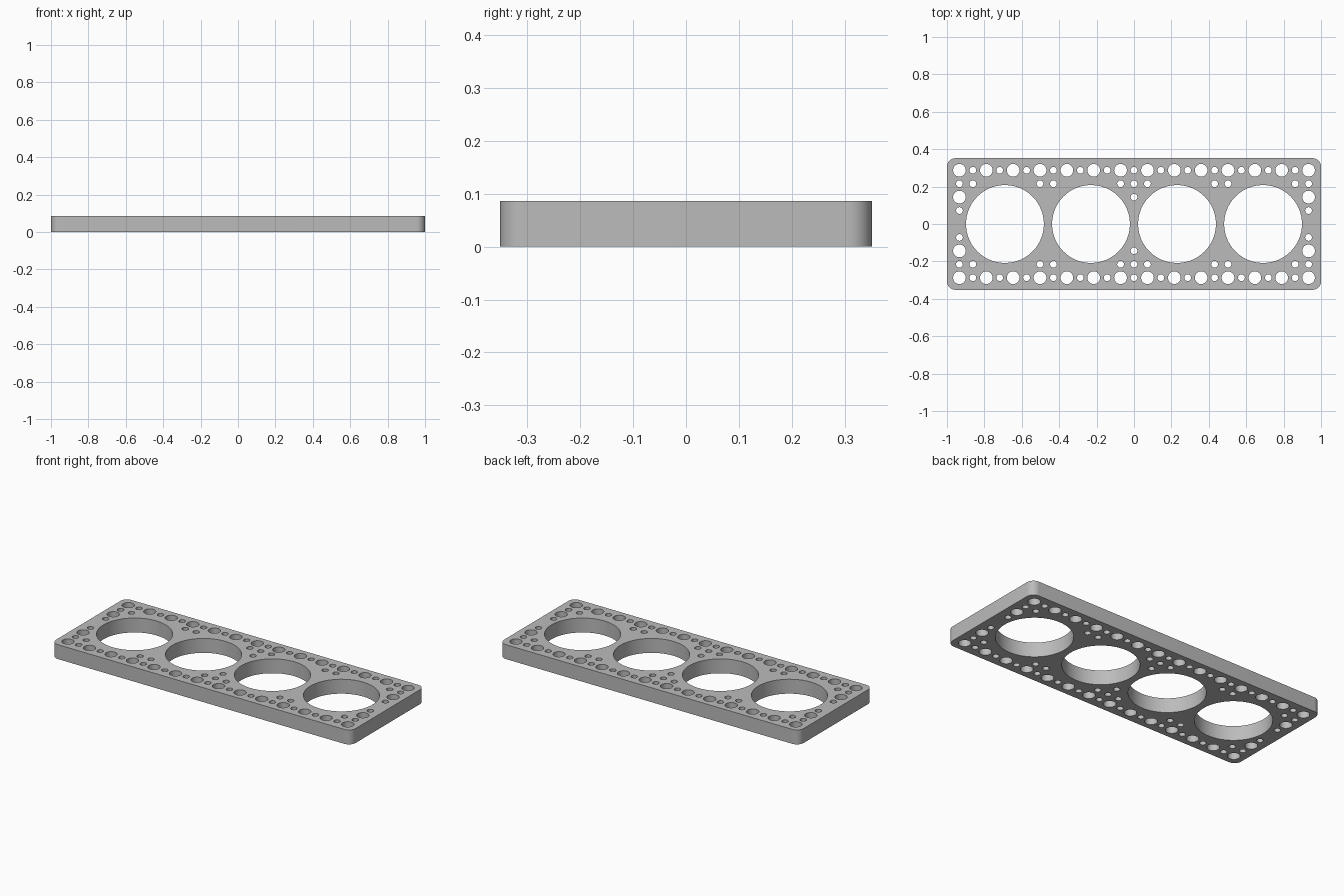
import bpy, bmesh
from math import cos, sin, pi, radians

cube = bpy.data.objects.get("Cube")
if cube:
    bpy.data.objects.remove(cube, do_unlink=True)

HALF_X, HALF_Y, HEIGHT, CORNER = 1.0, 0.352, 0.087, 0.045
PITCH = 0.0718
BIG, SMALL, BORE = 0.034, 0.018, 0.208


def arc(cx, cy, r, start, sweep, n):
    return [(cx + r * cos(start + sweep * i / n), cy + r * sin(start + sweep * i / n))
            for i in range(n + 1)]


def add_loop(curve, pts):
    spline = curve.splines.new('POLY')
    spline.points.add(len(pts) - 1)
    for p, (x, y) in zip(spline.points, pts):
        p.co = (x, y, 0, 1)
    spline.use_cyclic_u = True


def add_hole(curve, x, y, r, sides=32):
    add_loop(curve, arc(x, y, r, 0, 2 * pi, sides)[:-1])


curve = bpy.data.curves.new("plate_profile", 'CURVE')
curve.dimensions = '2D'
curve.fill_mode = 'BOTH'
curve.extrude = HEIGHT / 2

# Rounded plate outline
outline = []
for i, (sx, sy) in enumerate([(1, 1), (-1, 1), (-1, -1), (1, -1)]):
    outline += arc(sx * (HALF_X - CORNER), sy * (HALF_Y - CORNER), CORNER, i * pi / 2, pi / 2, 10)
add_loop(curve, outline)

# Four large bores
for i in range(4):
    add_hole(curve, (i - 1.5) * 0.46, 0, BORE, 96)

# Peg and pin holes, mirrored front to back
for side in (-1, 1):
    # Outer row alternates peg and pin holes
    for k in range(-13, 14):
        add_hole(curve, k * PITCH, side * 4 * PITCH, BIG if k % 2 else SMALL)
    # Second row sits in the gaps between the bores
    for k in (-13, -12, -7, -6, -1, 0, 1, 6, 7, 12, 13):
        add_hole(curve, k * PITCH, side * 3 * PITCH, SMALL)
    # Holes along both ends, and one in the middle
    for end in (-13, 13):
        add_hole(curve, end * PITCH, side * 2 * PITCH, BIG)
        add_hole(curve, end * PITCH, side * PITCH, SMALL)
    add_hole(curve, 0, side * 2 * PITCH, SMALL)

# Turn the filled profile into a solid mesh
helper = bpy.data.objects.new("plate_profile", curve)
bpy.context.collection.objects.link(helper)
bpy.context.view_layer.update()
depsgraph = bpy.context.evaluated_depsgraph_get()
mesh = bpy.data.meshes.new_from_object(helper.evaluated_get(depsgraph))
bpy.data.objects.remove(helper, do_unlink=True)

bm = bmesh.new()
bm.from_mesh(mesh)
bmesh.ops.remove_doubles(bm, verts=bm.verts, dist=0.0001)
bmesh.ops.recalc_face_normals(bm, faces=bm.faces)
bmesh.ops.translate(bm, verts=bm.verts, vec=(0, 0, HEIGHT / 2))
bm.to_mesh(mesh)
bm.free()

plate = bpy.data.objects.new("perforated_plate", mesh)
bpy.context.collection.objects.link(plate)

# Plain grey material
grey = bpy.data.materials.new("plate_grey")
grey.use_nodes = True
color = (0.5, 0.5, 0.5, 1)
grey.diffuse_color = color
grey.node_tree.nodes["Principled BSDF"].inputs["Base Color"].default_value = color
mesh.materials.clear()
mesh.materials.append(grey)

bpy.ops.object.select_all(action='DESELECT')
plate.select_set(True)
bpy.context.view_layer.objects.active = plate
bpy.ops.object.shade_smooth_by_angle(angle=radians(30))
